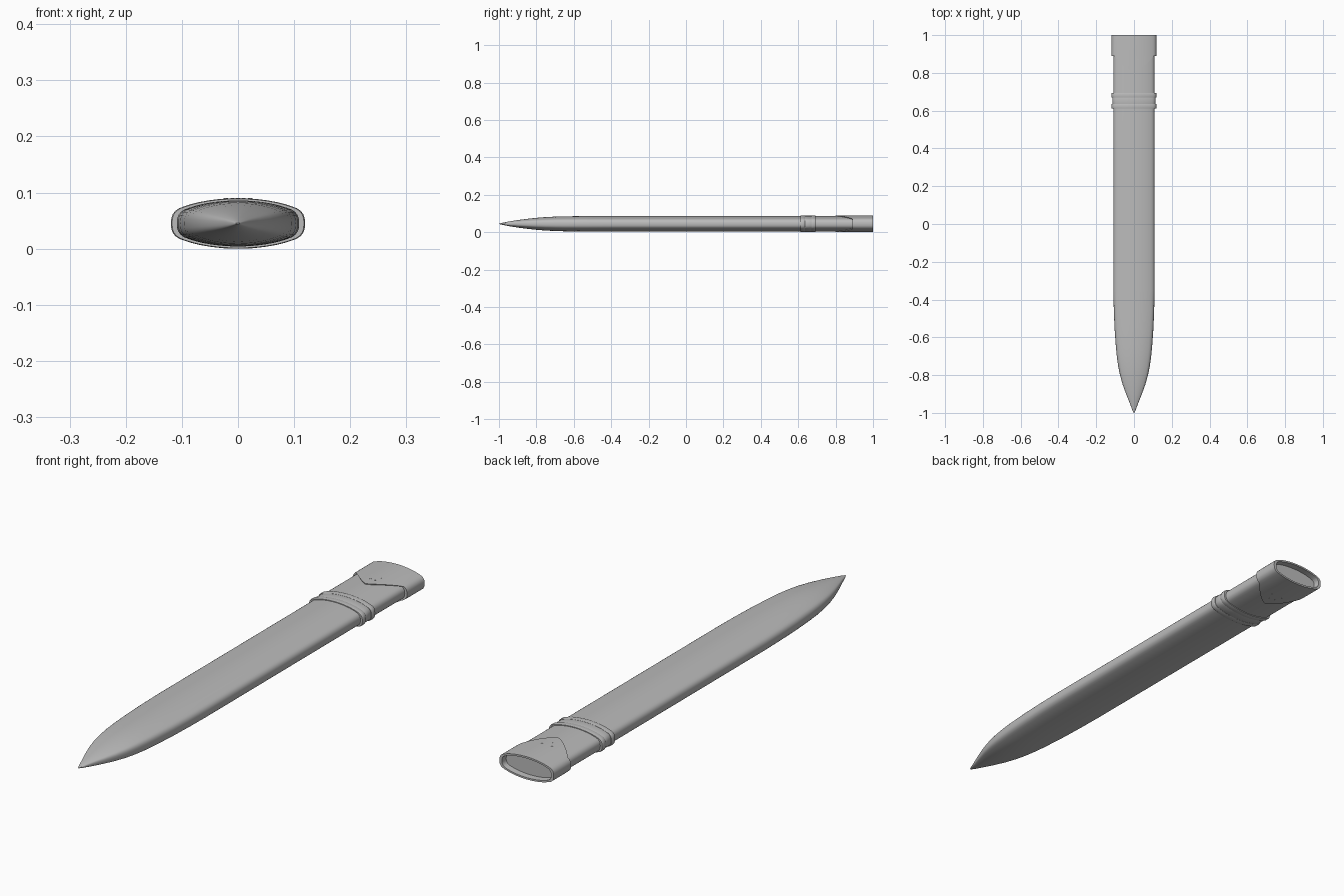
import bpy, bmesh, math

if "Cube" in bpy.data.objects:
    bpy.data.objects.remove(bpy.data.objects["Cube"])

CZ = 0.045  # height of the centre line
mat = bpy.data.materials.new("plain grey")
mat.diffuse_color = (0.5, 0.5, 0.5, 1)
mat.use_nodes = True
mat.node_tree.nodes["Principled BSDF"].inputs["Base Color"].default_value = mat.diffuse_color

# Quarter of the flattened lens cross-section, normalised, mirrored to a loop
Q = [(1, 0), (0.995, 0.2), (0.975, 0.36), (0.935, 0.5), (0.88, 0.6), (0.80, 0.68),
     (0.70, 0.765), (0.58, 0.845), (0.44, 0.912), (0.30, 0.96), (0.15, 0.99), (0, 1)]
half = Q + [(-x, z) for x, z in reversed(Q[:-1])]
LOOP = half + [(x, -z) for x, z in reversed(half[1:-1])]


def finish(bm, name, angle=35):
    bmesh.ops.recalc_face_normals(bm, faces=bm.faces)
    me = bpy.data.meshes.new(name)
    bm.to_mesh(me)
    bm.free()
    me.materials.append(mat)
    ob = bpy.data.objects.new(name, me)
    bpy.context.collection.objects.link(ob)
    bpy.ops.object.select_all(action='DESELECT')
    ob.select_set(True)
    bpy.context.view_layer.objects.active = ob
    bpy.ops.object.shade_smooth_by_angle(angle=math.radians(angle))
    return ob


def loft(name, stations, cap=False, closed=False):
    """stations: (y or function of section x, half width, half height)"""
    bm = bmesh.new()
    rings = []
    for y, w, h in stations:
        rings.append([bm.verts.new((x * w, y(x) if callable(y) else y, CZ + z * h))
                      for x, z in LOOP])
    n = len(LOOP)
    pairs = list(zip(rings, rings[1:]))
    if closed:
        pairs.append((rings[-1], rings[0]))
    for a, b in pairs:
        for i in range(n):
            j = (i + 1) % n
            bm.faces.new((a[i], a[j], b[j], b[i]))
    if cap:
        bm.faces.new(rings[0])
        bm.faces.new(rings[-1])
    return finish(bm, name)


# Long sheath body tapering to a point
loft("sheath_body", [
    (-1.0, 0.002, 0.001), (-0.985, 0.009, 0.005), (-0.95, 0.022, 0.012),
    (-0.90, 0.042, 0.020), (-0.85, 0.060, 0.0265), (-0.80, 0.074, 0.032),
    (-0.75, 0.084, 0.036), (-0.70, 0.091, 0.0385), (-0.65, 0.096, 0.040),
    (-0.55, 0.103, 0.041), (-0.45, 0.107, 0.041), (-0.35, 0.109, 0.041),
    (0.62, 0.109, 0.041), (0.975, 0.109, 0.041)], cap=True)


# Mouth collar with a pointed lower edge and an open rim
def edge(x):
    return min(0.80 + 0.105 * abs(x) ** 1.3, 0.89)


loft("mouth_collar", [
    (edge, 0.107, 0.039), (edge, 0.119, 0.0445), (0.93, 0.1195, 0.045),
    (1.0, 0.1195, 0.045), (1.0, 0.108, 0.038), (0.96, 0.106, 0.036)])

# Ribbed band: two raised rings and a lower strip between them
for name, y0, y1, w, h in (("lower_ring", 0.612, 0.635, 0.1195, 0.0448),
                           ("band_strip", 0.630, 0.675, 0.115, 0.0433),
                           ("upper_ring", 0.670, 0.693, 0.1195, 0.0448)):
    c = 0.004
    loft(name, [(y0, 0.106, 0.038), (y0, w - 0.002, h - 0.001), (y0 + c, w, h),
                (y1 - c, w, h), (y1, w - 0.002, h - 0.001), (y1, 0.106, 0.038)],
         closed=True)

# Small rivets on both sides of the collar
bm = bmesh.new()
for x, y in ((-0.022, 0.872), (0.022, 0.872), (-0.01, 0.845), (0.01, 0.845)):
    for s in (-1, 1):
        r = bmesh.ops.create_cone(bm, cap_ends=True, segments=10, radius1=0.004,
                                  radius2=0.004, depth=0.003)
        bmesh.ops.translate(bm, verts=r["verts"], vec=(x, y, CZ + s * 0.0435))
finish(bm, "collar_rivets")
